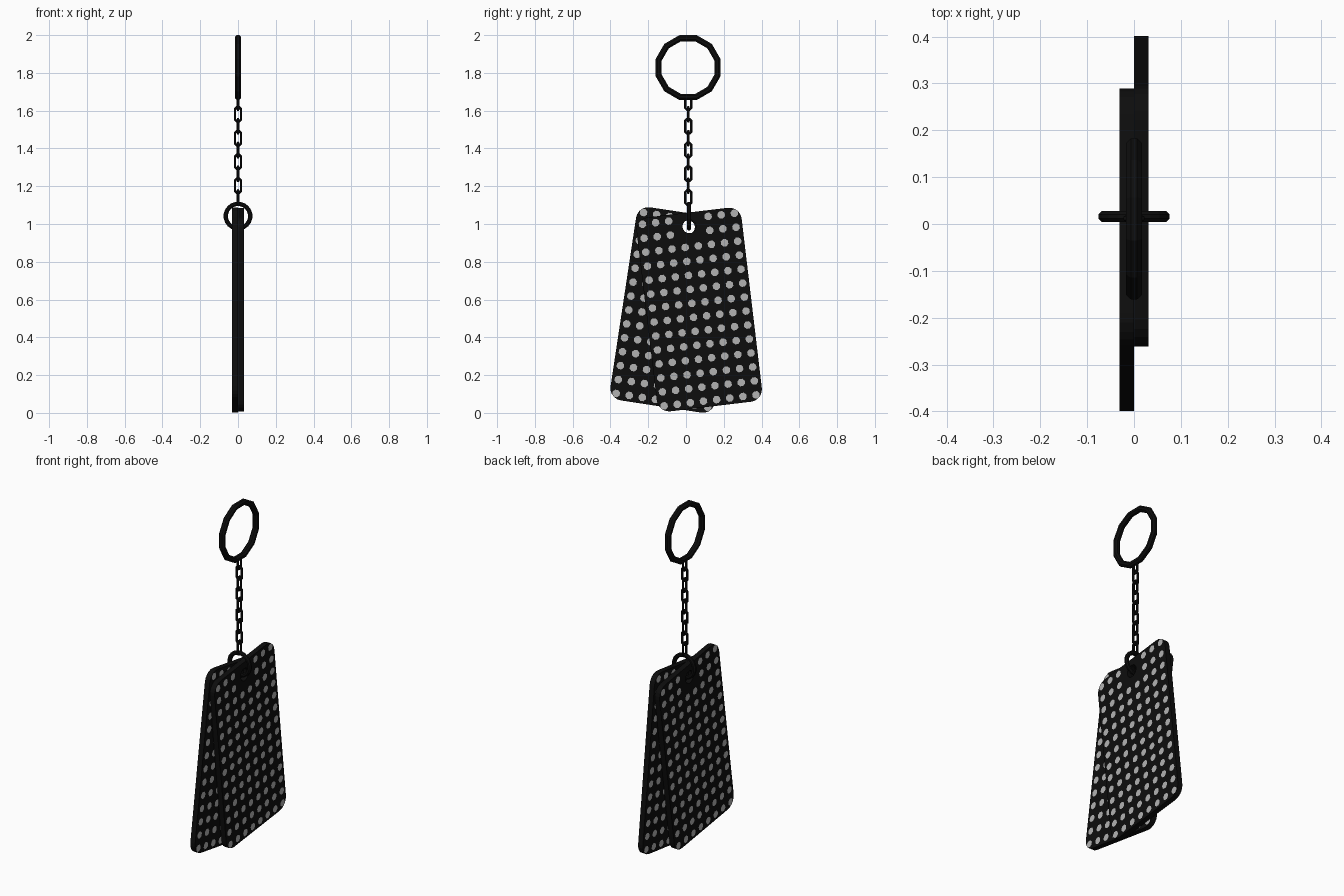
import bpy, bmesh
from math import cos, sin, pi, radians, hypot
from mathutils import Matrix, Vector

cube = bpy.data.objects.get("Cube")
if cube:
    bpy.data.objects.remove(cube)


def material(name, rgb):
    m = bpy.data.materials.new(name)
    m.use_nodes = True
    col = (*rgb, 1)
    m.diffuse_color = col
    m.node_tree.nodes["Principled BSDF"].inputs["Base Color"].default_value = col
    return m


BLACK = material("black", (0.004, 0.004, 0.004))
GREY = material("light grey", (0.45, 0.45, 0.45))


def finish(name, bm, mat, location=(0, 0, 0), angle=0):
    mesh = bpy.data.meshes.new(name)
    bm.to_mesh(mesh)
    bm.free()
    mesh.materials.append(mat)
    ob = bpy.data.objects.new(name, mesh)
    ob.location = location
    ob.rotation_euler.x = angle
    bpy.context.collection.objects.link(ob)
    return ob


def ring(name, location, major, minor, segments, sides, in_yz, stretch=0):
    """Ring standing upright; stretch lengthens it into a chain link."""
    bm = bmesh.new()
    loops = []
    for i in range(segments):
        a = 2 * pi * (i + 0.5) / segments
        loop = []
        for j in range(sides):
            b = 2 * pi * (j + 0.5) / sides
            r = major + minor * cos(b)
            across, depth = r * cos(a), minor * sin(b)
            z = r * sin(a) + (stretch if sin(a) > 0 else -stretch)
            loop.append(bm.verts.new((depth, across, z) if in_yz else (across, depth, z)))
        loops.append(loop)
    for i in range(segments):
        p, q = loops[i], loops[(i + 1) % segments]
        for j in range(sides):
            k = (j + 1) % sides
            bm.faces.new((p[j], q[j], q[k], p[k]))
    bmesh.ops.recalc_face_normals(bm, faces=bm.faces)
    return finish(name, bm, BLACK, location)


# Tag dimensions
HALF_W, HALF_H, CORNER, THICK = 0.28, 0.517, 0.065, 0.031
HOLE_Z, HOLE_R = 0.443, 0.036


def add_loop(bm, points):
    vs = [bm.verts.new((0, y, z)) for y, z in points]
    for i, v in enumerate(vs):
        bm.edges.new((v, vs[(i + 1) % len(vs)]))


def circle(y, z, r, n):
    return [(y + r * cos(2 * pi * (i + 0.5) / n), z + r * sin(2 * pi * (i + 0.5) / n))
            for i in range(n)]


def tag(name, x, y, z, angle):
    # Rounded plate with a punched hole
    bm = bmesh.new()
    outline = []
    for q, (sy, sz) in enumerate([(1, 1), (-1, 1), (-1, -1), (1, -1)]):
        for s in range(6):
            a = pi / 2 * (q + s / 5)
            outline.append((sy * (HALF_W - CORNER) + CORNER * cos(a),
                            sz * (HALF_H - CORNER) + CORNER * sin(a)))
    add_loop(bm, outline)
    add_loop(bm, circle(0, HOLE_Z, HOLE_R, 16))
    bmesh.ops.triangle_fill(bm, edges=bm.edges[:], use_beauty=True)
    ext = bmesh.ops.extrude_face_region(bm, geom=bm.faces[:])
    moved = [g for g in ext["geom"] if isinstance(g, bmesh.types.BMVert)]
    bmesh.ops.translate(bm, verts=moved, vec=(THICK, 0, 0))
    bmesh.ops.translate(bm, verts=bm.verts[:], vec=(-THICK / 2, 0, 0))
    bmesh.ops.recalc_face_normals(bm, faces=bm.faces)
    finish(name, bm, BLACK, (x, y, z), angle)

    # Grid of painted dots on both sides
    bm = bmesh.new()
    cols, rows = 8, 14
    for c in range(cols):
        for r in range(rows):
            dy = (c - (cols - 1) / 2) * 0.07
            dz = (r - (rows - 1) / 2) * 0.0745
            if hypot(dy, dz - HOLE_Z) < HOLE_R + 0.021:
                continue
            for side in (1, -1):
                px = side * (THICK / 2 + 0.001)
                pts = circle(dy, dz, 0.021, 8)[::side]
                bm.faces.new([bm.verts.new((px, py, pz)) for py, pz in pts])
    finish(name + "_dots", bm, GREY, (x, y, z), angle)


tag("left_tag", THICK / 2, 0.07, 0.547, radians(6.8))
tag("right_tag", -THICK / 2, -0.055, 0.545, radians(-8.6))

# Small ring through both tags
ring("tag_ring", (0, 0.016, 1.042), 0.065, 0.0125, 20, 8, False)

# Chain of links, each turned a quarter from the last
for i in range(9):
    ring(f"chain_link_{i + 1}", (0, 0.012, 1.14 + i * 0.0629),
         0.0175, 0.0075, 8, 6, i % 2 == 0, 0.022)

# Large twelve-sided key ring
ring("key_ring", (0, 0.011, 1.828), 0.161, 0.018, 12, 8, True)
